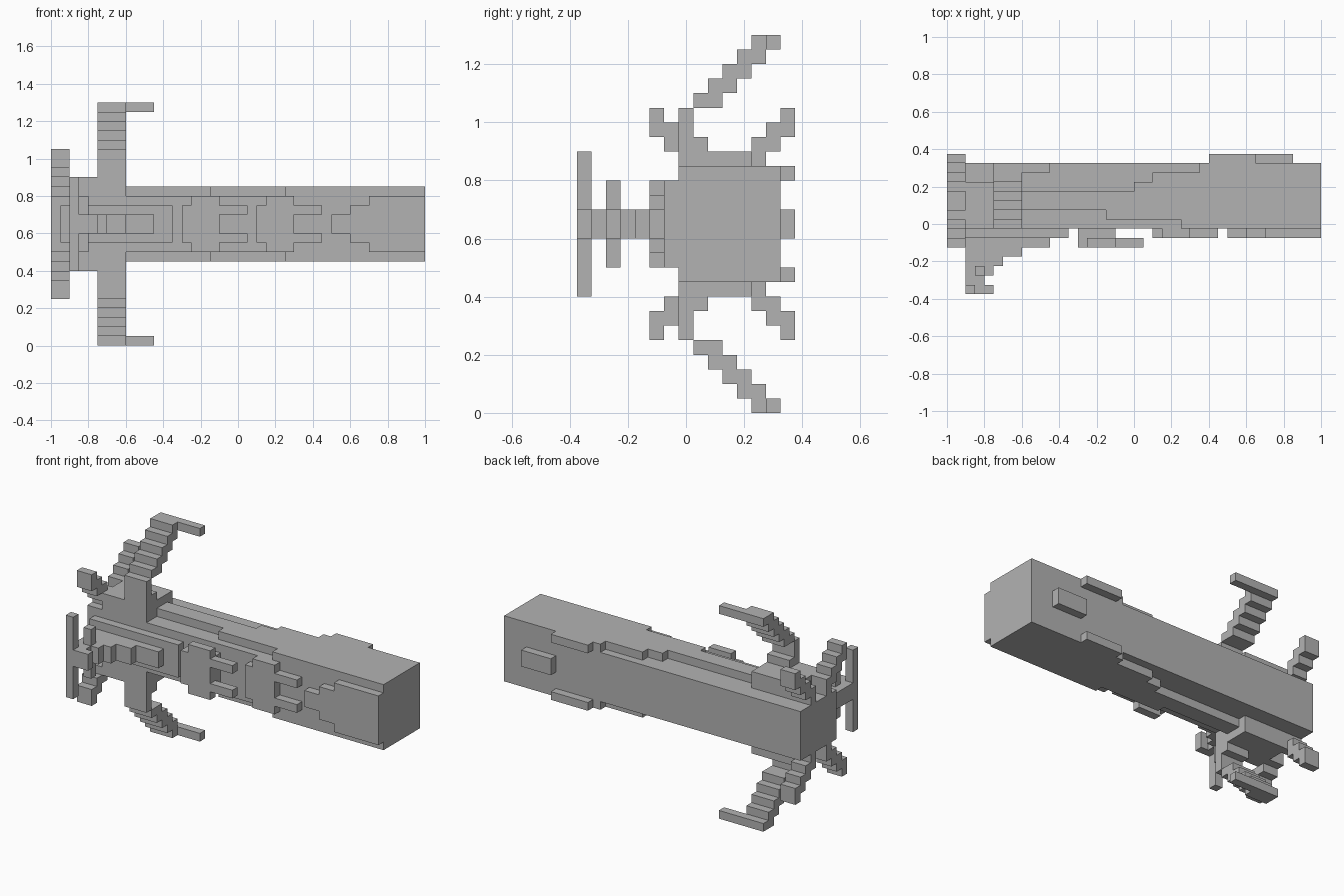
import bpy
import bmesh

old = bpy.data.objects.get("Cube")
if old:
    bpy.data.objects.remove(old, do_unlink=True)

STEP = 0.05    # block size
MID = 0.65     # height of the mirror plane

grey = bpy.data.materials.new("plain_grey")
grey.use_nodes = True
colour = (0.45, 0.45, 0.45, 1)
grey.diffuse_color = colour
grey.node_tree.nodes["Principled BSDF"].inputs["Base Color"].default_value = colour


def add_box(bm, xs, ys, zs):
    """Box from block-step ranges; heights count from the mirror plane."""
    corners = bmesh.ops.create_cube(bm, size=1)["verts"]
    for v in corners:
        x, y, z = (r[0] if c < 0 else r[1] for c, r in zip(v.co, (xs, ys, zs)))
        v.co = (x * STEP, (y + 0.5) * STEP, MID + z * STEP)


def part(name, boxes, mirrored=False):
    bm = bmesh.new()
    for xs, ys, zs in boxes:
        add_box(bm, xs, ys, zs)
        if mirrored:
            add_box(bm, xs, ys, (-zs[1], -zs[0]))
    mesh = bpy.data.meshes.new(name)
    bm.to_mesh(mesh)
    bm.free()
    mesh.materials.append(grey)
    obj = bpy.data.objects.new(name, mesh)
    bpy.context.collection.objects.link(obj)
    return obj


def mid(h):
    return (-h, h)


# Long main hull and its stepped, widening upper and lower decks
part("hull", [((-20, 20), (-1, 6), mid(3))])
deck = [(-12, -3, 1, 3), (-3, 0, 0, 3), (0, 2, 0, 4),
        (2, 5, 0, 5), (5, 7, -1, 5), (7, 20, -1, 6)]
part("stepped_decks", [((a, b), (c, d), (3, 4)) for a, b, c, d in deck], True)
part("wing_mounts", [((-18, -12), (-1, 4), (3, 5))], True)

# Swept wings: upright root, staircase, long tip
wing_x = (-15, -12)
wing = [(wing_x, (-1, 0), (3, 8)), (wing_x, (0, 1), (5, 6))]
wing += [(wing_x, (i, i + 2), (8 + i, 9 + i)) for i in range(5)]
wing.append(((-12, -9), (5, 6), (12, 13)))
part("swept_wings", wing, True)

# Diagonal fins at the tail end, fore and aft
fin_x = (-20, -18)
part("front_tail_fins",
     [(fin_x, (-i, 1 - i), (3 + i, 5 + i)) for i in range(4)], True)
part("back_tail_fins",
     [(fin_x, (3 + i, 4 + i), (3 + i, 5 + i)) for i in range(4)], True)

# Stepped boom in front, with two cross plates
part("boom_base", [((-19, -7), (-2, -1), mid(2))])
boom_ends = [-9, -12, -14, -15, -16, -15]
part("boom", [((-18, end), (-3 - i, -2 - i), mid(1))
              for i, end in enumerate(boom_ends)])
part("large_cross_plate", [((-18, -17), (-8, -7), mid(5))])
part("small_cross_plate", [((-17, -16), (-6, -5), mid(3))])


# Pronged front panels
def pronged_panel(name, x, ys):
    part(name, [((x, x + 1), ys, mid(2)), ((x + 1, x + 4), ys, mid(3)),
                ((x + 4, x + 7), ys, (1, 2)), ((x + 4, x + 7), ys, (-2, -1))])


part("rear_panel_spacer", [((-6, -2), (-2, -1), mid(2))])
pronged_panel("rear_pronged_panel", -6, (-3, -2))
pronged_panel("fore_pronged_panel", 2, (-2, -1))
part("nose_panel", [((10, 12), (-2, -1), mid(1)), ((12, 14), (-2, -1), mid(2)),
                    ((14, 20), (-2, -1), mid(3))])

# Raised bars on the back
part("back_edge_bars", [((8, 13), (6, 7), (3, 4))], True)
part("back_centre_bar", [((13, 17), (6, 7), mid(1))])
